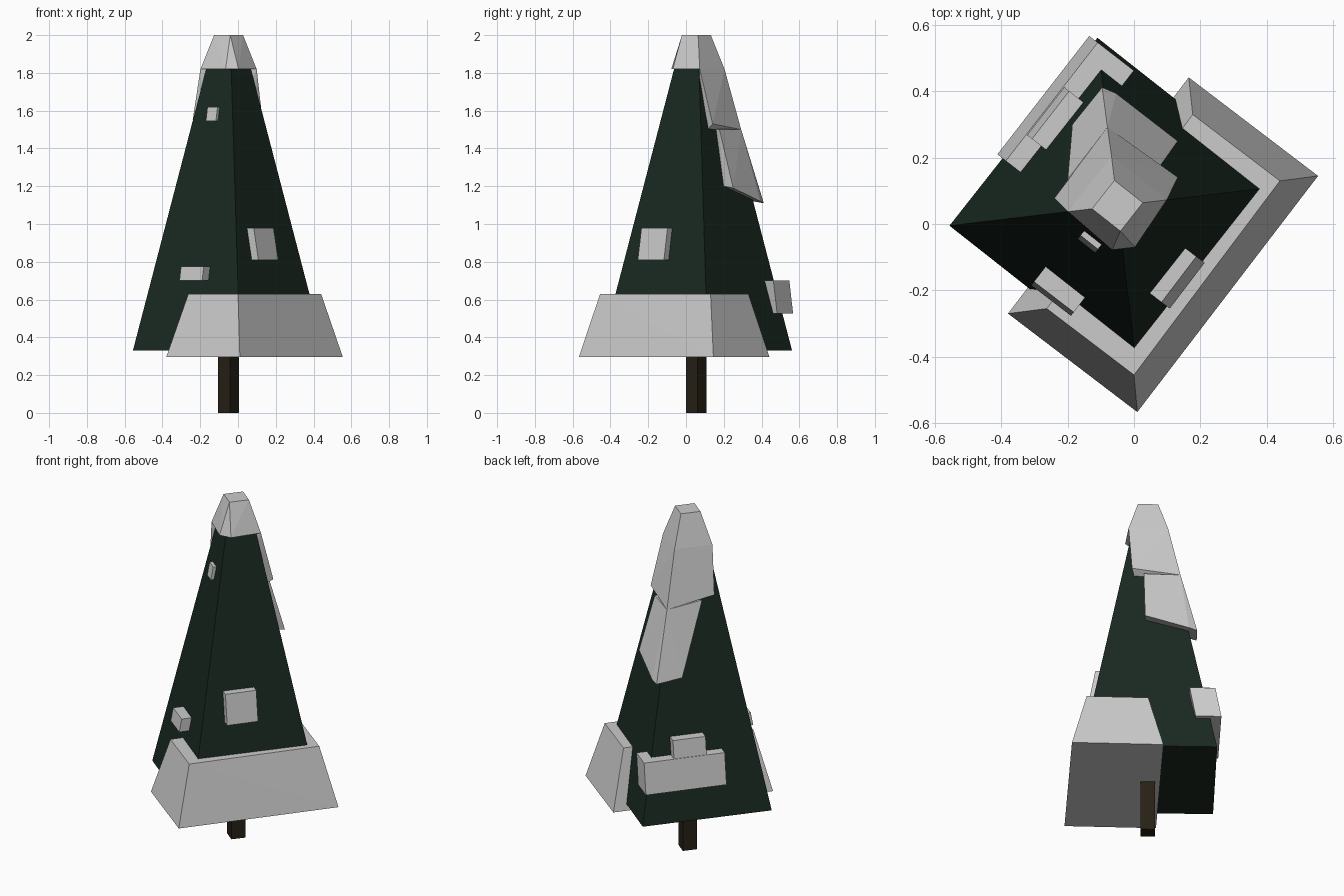
import bpy, bmesh
from mathutils import Vector

if "Cube" in bpy.data.objects:
    bpy.data.objects.remove(bpy.data.objects["Cube"])

CENTRE = Vector((-0.05, 0.055))   # trunk axis
LEAN = 0.185                      # slope of the foliage faces


def material(name, rgb):
    m = bpy.data.materials.new(name)
    m.diffuse_color = (*rgb, 1)
    m.use_nodes = True
    m.node_tree.nodes["Principled BSDF"].inputs["Base Color"].default_value = m.diffuse_color
    return m


def solid(name, points, mat=None):
    """Flat-faced convex solid around the given points."""
    bm = bmesh.new()
    for p in points:
        bm.verts.new(p)
    res = bmesh.ops.convex_hull(bm, input=bm.verts[:])
    loose = {g for g in res["geom_interior"] + res["geom_unused"]
             if isinstance(g, bmesh.types.BMVert)}
    bmesh.ops.delete(bm, geom=list(loose), context='VERTS')
    bmesh.ops.dissolve_limit(bm, angle_limit=0.02, verts=bm.verts[:], edges=bm.edges[:])
    bmesh.ops.recalc_face_normals(bm, faces=bm.faces[:])
    mesh = bpy.data.meshes.new(name)
    bm.to_mesh(mesh)
    bm.free()
    ob = bpy.data.objects.new(name, mesh)
    bpy.context.collection.objects.link(ob)
    if mat:
        mesh.materials.append(mat)
    return ob


def ring(r, z):
    """Square turned like the tree: left, back, right, front corners."""
    a, b = r * 0.993, r * 0.118
    return [(CENTRE.x + x, CENTRE.y + y, z)
            for x, y in ((-a, -b), (-b, a), (a, b), (b, -a))]


def clump(name, p, q, depth, z0, z1):
    """Block whose lower outer edge is p-q, leaning with the tree face."""
    p, q = Vector(p), Vector(q)
    d = (q - p).normalized()
    inward = Vector((-d.y, d.x))
    if inward.dot(CENTRE - (p + q) / 2) < 0:
        inward = -inward
    pts = []
    for z in (z0, z1):
        s = LEAN * (z - z0)
        for e in (p, q):
            pts += [(*(e + inward * s), z), (*(e + inward * (s + depth)), z)]
    return solid(name, pts)


green = material("foliage_green", (0.010, 0.022, 0.015))
bark = material("bark_brown", (0.020, 0.015, 0.008))

# Tree
solid("trunk", ring(0.055, 0) + ring(0.055, 0.36), bark)
solid("foliage", ring(0.51, 0.33) + ring(0.085, 1.95), green)

# Large snow drift around the lower front and right
low = [(0.01, -0.567), (0.555, 0.145), (0.165, 0.442), (-0.38, -0.27)]
high = [(0.0, -0.455), (0.44, 0.13), (0.177, 0.33), (-0.263, -0.255)]
solid("snow_skirt", [(*p, 0.295) for p in low] + [(*p, 0.63) for p in high])

# Snow cap, then two layers running down the back corner
left, back, right, _ = ring(0.15, 1.82)
solid("snow_cap", ring(0.077, 2.0) + [left, back, right,
      (0.003, -0.07, 1.82), (-0.066, -0.078, 1.82)])
ridge = (-0.08, 0.292, 1.50)
solid("snow_upper_back", [left, back, right, ridge,
      (-0.24, 0.078, 1.55), (-0.20, 0.055, 1.55),
      (0.132, 0.141, 1.53), (0.095, 0.115, 1.50), (-0.05, 0.06, 1.52)])
solid("snow_lower_back", [ridge, (-0.20, 0.135, 1.53), (0.08, 0.177, 1.50),
      (-0.05, 0.10, 1.50), (0.132, 0.25, 1.19), (0.09, 0.20, 1.20),
      (-0.054, 0.394, 1.12), (-0.096, 0.412, 1.11),
      (-0.186, 0.30, 1.13), (-0.15, 0.25, 1.16)])

# Small snow clumps
clump("snow_clump_top", (-0.17, -0.045), (-0.117, -0.087), 0.045, 1.545, 1.62)
clump("snow_clump_left", (-0.31, -0.185), (-0.19, -0.277), 0.07, 0.70, 0.775)
clump("snow_clump_right", (0.108, -0.255), (0.213, -0.117), 0.047, 0.81, 0.98)
clump("snow_shelf_back", (-0.412, 0.21), (-0.135, 0.567), 0.138, 0.525, 0.70)
clump("snow_clump_back", (-0.322, 0.268), (-0.21, 0.412), 0.065, 0.70, 0.80)
